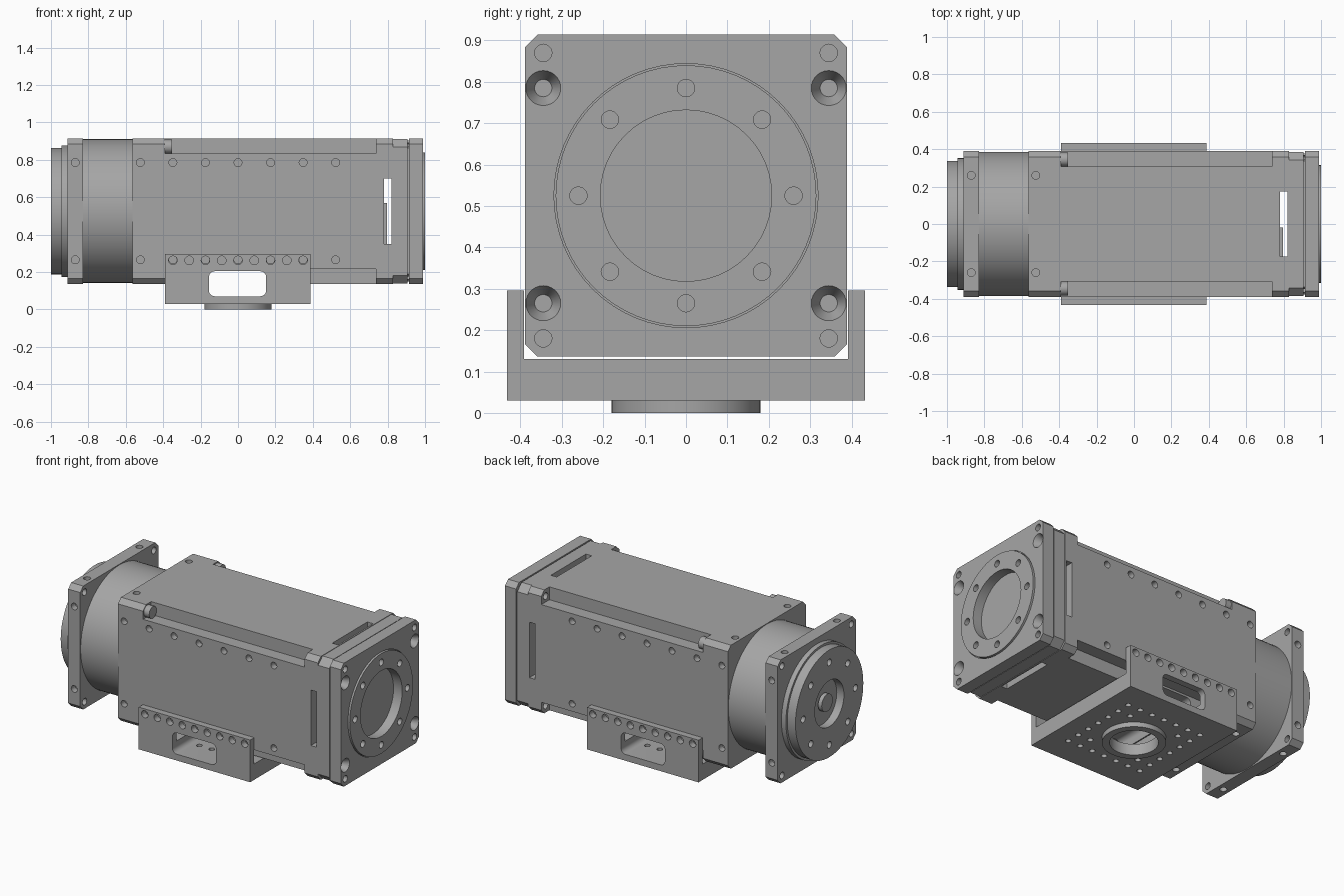
import bpy, bmesh
from math import sin, cos, pi, radians
from mathutils import Vector

if "Cube" in bpy.data.objects:
    bpy.data.objects.remove(bpy.data.objects["Cube"])

grey = bpy.data.materials.new("machined_grey")
grey.use_nodes = True
COLOUR = (0.38, 0.38, 0.38, 1)
grey.diffuse_color = COLOUR
grey.node_tree.nodes["Principled BSDF"].inputs["Base Color"].default_value = COLOUR

MID = 0.525      # height of the main axis
HALF = 0.389     # half width of the square sections
SIGNS = (-1, 1)


# Outlines
def circle(u, v, r, n=20):
    return [(u + r * cos(2 * pi * i / n), v + r * sin(2 * pi * i / n)) for i in range(n)]


def rect(u0, u1, v0, v1):
    return [(u0, v0), (u1, v0), (u1, v1), (u0, v1)]


def chamfered(h, c):
    k = h - c
    pts = [(h, -k), (h, k), (k, h), (-k, h), (-h, k), (-h, -k), (-k, -h), (k, -h)]
    return [(u, v + MID) for u, v in pts]


def rounded(u0, u1, v0, v1, r, n=6):
    pts = []
    for k, (u, v) in enumerate([(u1 - r, v1 - r), (u0 + r, v1 - r), (u0 + r, v0 + r), (u1 - r, v0 + r)]):
        for i in range(n + 1):
            a = pi / 2 * (k + i / n)
            pts.append((u + r * cos(a), v + r * sin(a)))
    return pts


# Solids: a prism may change outline from one end to the other
def place(axis, u, v, w):
    return {"x": (w, u, v), "y": (u, w, v), "z": (u, v, w)}[axis]


def prism(axis, a, b, outline, end_outline=None):
    return axis, a, b, outline, end_outline or outline


def build(name, solids):
    bm = bmesh.new()
    for axis, a, b, first, last in solids:
        lo = [bm.verts.new(place(axis, u, v, a)) for u, v in first]
        hi = [bm.verts.new(place(axis, u, v, b)) for u, v in last]
        bm.faces.new(lo)
        bm.faces.new(hi[::-1])
        for i in range(len(lo)):
            j = (i + 1) % len(lo)
            bm.faces.new((lo[j], lo[i], hi[i], hi[j]))
    bmesh.ops.recalc_face_normals(bm, faces=bm.faces)
    mesh = bpy.data.meshes.new(name)
    bm.to_mesh(mesh)
    bm.free()
    mesh.materials.append(grey)
    ob = bpy.data.objects.new(name, mesh)
    bpy.context.collection.objects.link(ob)
    return ob


def part(name, solids, *cuts):
    ob = build(name, solids)
    for cut in cuts:
        cutter = build("cutter", cut)
        cutter.hide_render = True
        mod = ob.modifiers.new("cut", "BOOLEAN")
        mod.operation = "DIFFERENCE"
        mod.solver = "EXACT"
        mod.object = cutter
        bpy.context.view_layer.update()
        result = bpy.data.meshes.new_from_object(ob.evaluated_get(bpy.context.evaluated_depsgraph_get()))
        ob.modifiers.clear()
        ob.data = result
        bpy.data.objects.remove(cutter)
    bpy.ops.object.select_all(action="DESELECT")
    ob.select_set(True)
    bpy.context.view_layer.objects.active = ob
    bpy.ops.object.shade_smooth_by_angle(angle=radians(30))
    return ob


# Hole patterns
R = 0.021
corners = [(s * 0.345, MID + t * 0.345) for s in SIGNS for t in SIGNS]


def bolt_ring(a, b):
    return [prism("x", a, b, circle(0.26 * cos(k * pi / 4), MID + 0.26 * sin(k * pi / 4), R)) for k in range(8)]


def side_holes(xs):
    out = []
    for x in xs:
        for s in SIGNS:
            for t in SIGNS:
                out.append(prism("y", s * 0.35, s * 0.45, circle(x, MID + t * 0.26, R)))
    return out


def top_holes(x):
    return [prism("z", MID + t * 0.35, MID + t * 0.45, circle(x, s * 0.26, R)) for s in SIGNS for t in SIGNS]


# Output end: stepped disc, shaft, flange and drum
part("output_disc",
     [prism("x", -1.0, -0.943, circle(0, MID, 0.338, 64))],
     [prism("x", -1.1, -0.95, circle(0, MID, 0.145, 48))], bolt_ring(-1.1, -0.96))
part("output_step", [prism("x", -0.943, -0.91, circle(0, MID, 0.352, 64))])
part("output_shaft", [prism("x", -0.96, -0.985, circle(0, MID, 0.055, 32))])
part("flange", [prism("x", -0.912, -0.828, chamfered(HALF, 0.03))],
     side_holes([-0.87]) + top_holes(-0.87),
     [prism("x", -1, -0.8, circle(u, v, R)) for u, v in corners])
part("drum", [prism("x", -0.83, -0.565, circle(0, MID, 0.385, 80))])

# Main housing with stepped long edges, screw holes and cable slots
notches = []
for s in SIGNS:
    for t in SIGNS:
        us, vs = sorted((s * 0.308, s * 0.5)), sorted((MID + t * 0.308, MID + t * 0.5))
        notches.append(prism("x", -0.39, 0.737, rect(*us, *vs)))
spacing = 0.174
vent_y = [prism("y", -1, 1, rect(0.78, 0.82, 0.35, 0.70))]
vent_z = [prism("z", -1, 2, rect(0.78, 0.82, -0.175, 0.175))]
window = [prism("y", -1, 1, rounded(-0.155, 0.15, 0.07, 0.204, 0.03))]
rod_holes = [prism("x", 0.70, 1.1, circle(u, v, R)) for u, v in corners]
part("housing", [prism("x", -0.565, 0.83, chamfered(HALF, 0.03))],
     notches, side_holes([spacing * k for k in range(-3, 4)]) + top_holes(-0.525),
     rod_holes, vent_y, vent_z, window)
part("rear_collar", [prism("x", 0.83, 0.907, chamfered(HALF - 0.003, 0.043))], rod_holes)
part("seam", [prism("x", 0.906, 0.914, chamfered(HALF - 0.012, 0.04))], rod_holes)
part("slot_board", [prism("x", 0.775, 0.797, rect(-0.30, -0.02, 0.33, 0.57))])
for i, (u, v) in enumerate(corners):
    part(f"edge_screw_{i + 1}", [prism("x", -0.392, -0.352, circle(u, v, 0.037, 24))])

# Rear plate with countersunk corners and a raised face ring
countersinks = [prism("x", 0.945, 1.0, circle(s * 0.345, MID + t * 0.26, R, 28),
                      circle(s * 0.345, MID + t * 0.26, 0.047, 28)) for s in SIGNS for t in SIGNS]
bore = [prism("x", 0.94, 1.1, circle(0, MID, 0.207, 48))]
part("rear_plate", [prism("x", 0.913, 0.99, chamfered(HALF, 0.03))],
     bore, bolt_ring(0.95, 1.1), countersinks, rod_holes,
     [prism("x", 0.98, 1.1, circle(0, MID, 0.319, 64))])
part("rear_ring", [prism("x", 0.978, 1.0, circle(0, MID, 0.315, 64))], bore, bolt_ring(0.95, 1.1))

# U-shaped mounting bracket with hole rows, windows and a locating boss
PITCH = 0.087
bore_z = [prism("z", -0.1, 0.3, circle(0, 0, 0.137, 48))]
base_holes = []
for i in range(-3, 4):
    for j in range(-3, 4):
        if max(abs(i), abs(j)) == 3 or abs(i) == abs(j) == 2:
            base_holes.append(prism("z", -0.1, 0.2, circle(i * PITCH, j * PITCH, 0.017, 16)))
wall_holes = [prism("y", s * 0.38, s * 0.5, circle(k * PITCH, 0.262, 0.023))
              for k in range(-4, 5) for s in SIGNS]
profile = [(-0.432, 0.03), (0.432, 0.03), (0.432, 0.296), (0.391, 0.296),
           (0.391, 0.13), (-0.391, 0.13), (-0.391, 0.296), (-0.432, 0.296)]
part("mount_bracket", [prism("x", -0.39, 0.387, profile)],
     window, bore_z, base_holes, wall_holes)
part("locating_boss", [prism("z", 0, 0.032, circle(0, 0, 0.18, 64))], bore_z)
